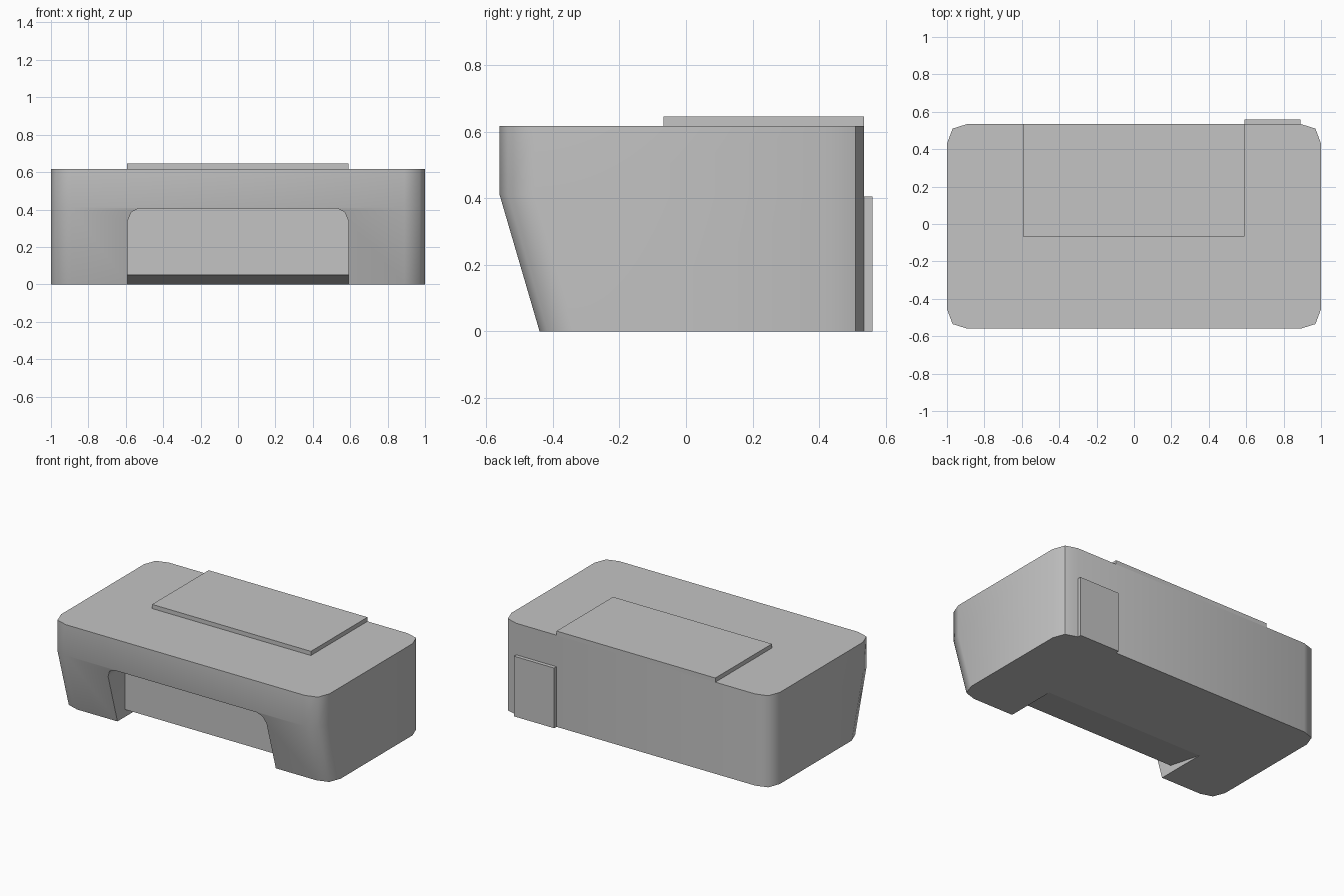
import bpy, bmesh, math

if "Cube" in bpy.data.objects:
    bpy.data.objects.remove(bpy.data.objects["Cube"])

grey = bpy.data.materials.new("plain_grey")
grey.use_nodes = True
COLOUR = (0.55, 0.55, 0.55, 1)
grey.diffuse_color = COLOUR
grey.node_tree.nodes["Principled BSDF"].inputs["Base Color"].default_value = COLOUR


def loft(name, rings):
    """Closed solid through rings of equal point count, capped at both ends."""
    bm = bmesh.new()
    loops = [[bm.verts.new(p) for p in ring] for ring in rings]
    n = len(loops[0])
    for low, high in zip(loops, loops[1:]):
        for i in range(n):
            j = (i + 1) % n
            bm.faces.new((low[i], low[j], high[j], high[i]))
    bm.faces.new(loops[0])
    bm.faces.new(loops[-1])
    bmesh.ops.recalc_face_normals(bm, faces=bm.faces)
    mesh = bpy.data.meshes.new(name)
    bm.to_mesh(mesh)
    bm.free()
    mesh.materials.append(grey)
    obj = bpy.data.objects.new(name, mesh)
    bpy.context.collection.objects.link(obj)
    return obj


def box(name, x0, x1, y0, y1, z0, z1):
    return loft(name, [[(x0, y0, z), (x1, y0, z), (x1, y1, z), (x0, y1, z)]
                       for z in (z0, z1)])


def outline(z, rake):
    """Body outline with chamfered corners; rake pulls the front edge back."""
    corner = [(0, 0.105), (0.03, 0.025), (0.11, 0)]
    ring = []
    for sx, sy in ((1, 1), (-1, 1), (-1, -1), (1, -1)):
        edge = 0.535 if sy > 0 else -0.56 + rake
        points = [(sx * (1 - a), edge - sy * b, z) for a, b in corner]
        ring += points if sx * sy > 0 else points[::-1]
    return ring


# Main body, with the lower part of the front raked back
body = loft("body", [outline(0, 0.12), outline(0.41, 0), outline(0.617, 0)])

# Arched opening in the front, and the shallow sloped underside behind it
half = [(0.59, -0.1), (0.59, 0.34), (0.57, 0.387), (0.53, 0.406)]
arch = half + [(-x, z) for x, z in reversed(half)]
arch_cutter = loft("arch_cutter", [[(x, y, z) for x, z in arch] for y in (-0.7, -0.36)])
wedge = [(-0.40, 0.0574), (-0.09, 0), (-0.036, -0.01), (-0.40, -0.1)]
slope_cutter = loft("slope_cutter", [[(x, y, z) for y, z in wedge] for x in (-0.59, 0.59)])

bpy.context.view_layer.objects.active = body
for cutter in (arch_cutter, slope_cutter):
    cut = body.modifiers.new(cutter.name, 'BOOLEAN')
    cut.operation = 'DIFFERENCE'
    cut.solver = 'EXACT'
    cut.object = cutter
    bpy.ops.object.modifier_apply(modifier=cut.name)
    bpy.data.objects.remove(cutter)

# Smooth corners, with crisp edges underneath and at one rear corner
bpy.ops.object.select_all(action='DESELECT')
body.select_set(True)
bpy.ops.object.shade_smooth_by_angle(angle=math.radians(60))
for edge in body.data.edges:
    ends = [body.data.vertices[i].co for i in edge.vertices]
    underneath = all(p.z < 0.01 for p in ends)
    rear_corner = all(p.y > 0.5 and 0.96 < p.x < 0.98 for p in ends)
    if underneath or rear_corner:
        edge.use_edge_sharp = True

# Raised panel on the top and small plate on the back
box("top_panel", -0.593, 0.59, -0.067, 0.535, 0.61, 0.645)
box("back_plate", 0.59, 0.89, 0.53, 0.56, 0, 0.405)
